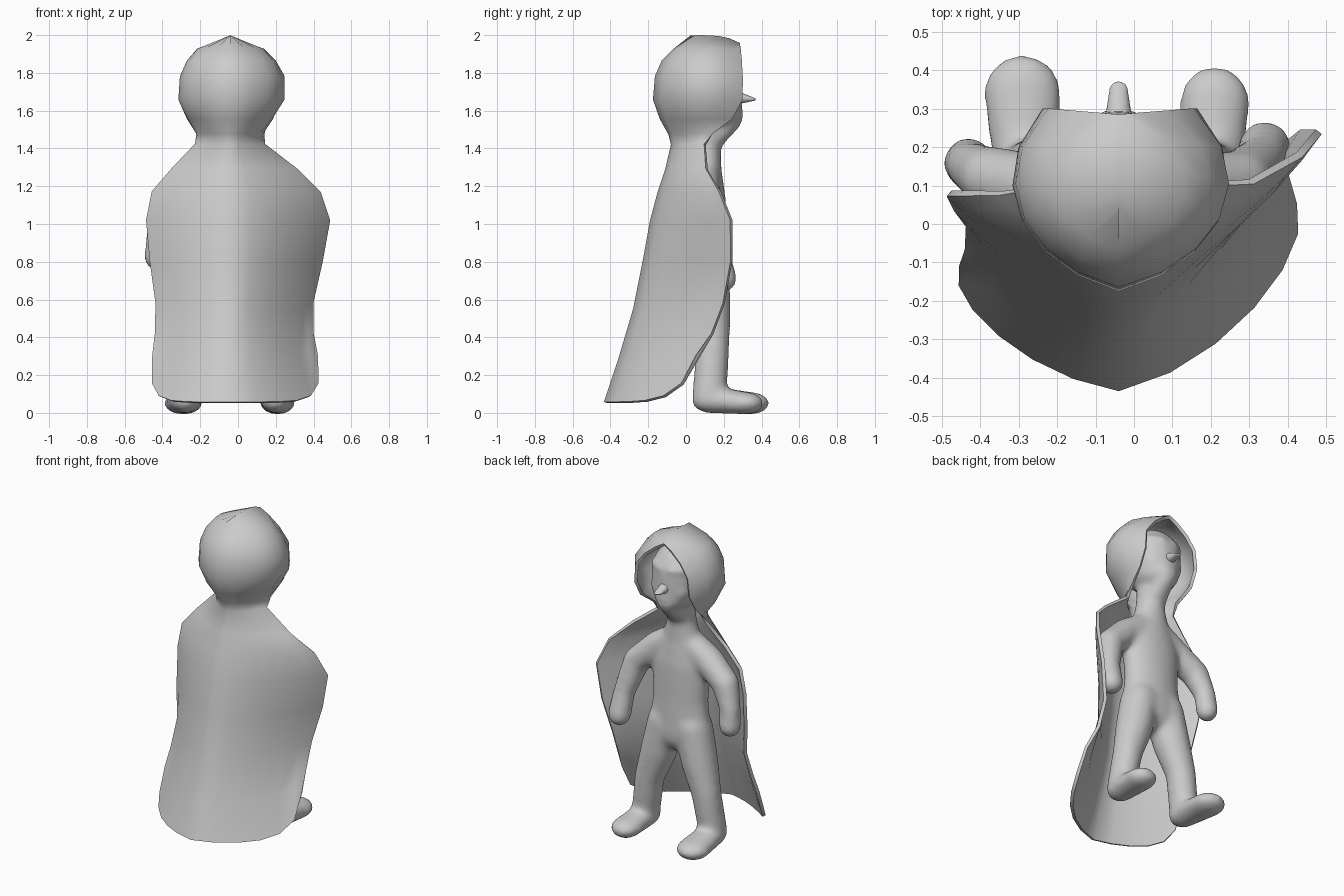
import bpy
import bmesh
from mathutils import Vector

cube = bpy.data.objects.get("Cube")
if cube:
    bpy.data.objects.remove(cube, do_unlink=True)

GREY = bpy.data.materials.new("plain_grey")
GREY.use_nodes = True
GREY.diffuse_color = (0.6, 0.6, 0.6, 1)
GREY.node_tree.nodes["Principled BSDF"].inputs["Base Color"].default_value = (0.6, 0.6, 0.6, 1)

# unit sphere points reused by every rounded part
scratch = bmesh.new()
bmesh.ops.create_icosphere(scratch, subdivisions=3, radius=1)
BALL = [v.co.copy() for v in scratch.verts]
scratch.free()


def blob_chain(bm, stations):
    """Join neighbouring ellipsoids (centre, radii) with tapered hulls."""
    pairs = list(zip(stations, stations[1:])) or [(stations[0],)]
    for pair in pairs:
        verts = []
        for centre, radii in pair:
            r = radii if isinstance(radii, tuple) else (radii,) * 3
            for p in BALL:
                offset = Vector((p.x * r[0], p.y * r[1], p.z * r[2]))
                verts.append(bm.verts.new(Vector(centre) + offset))
        bmesh.ops.convex_hull(bm, input=verts)
    loose = [v for v in bm.verts if not v.link_faces]
    bmesh.ops.delete(bm, geom=loose, context='VERTS')


def finish(bm, name, modifiers=(), angle=1.0):
    """Turn a bmesh into an object, apply its modifiers and shade it."""
    bmesh.ops.recalc_face_normals(bm, faces=bm.faces[:])
    mesh = bpy.data.meshes.new(name)
    bm.to_mesh(mesh)
    bm.free()
    obj = bpy.data.objects.new(name, mesh)
    bpy.context.collection.objects.link(obj)
    mesh.materials.append(GREY)
    for o in bpy.context.selected_objects:
        o.select_set(False)
    obj.select_set(True)
    bpy.context.view_layer.objects.active = obj
    for kind, settings in modifiers:
        mod = obj.modifiers.new(kind.title(), kind)
        for key, value in settings.items():
            setattr(mod, key, value)
        bpy.ops.object.modifier_apply(modifier=mod.name)
    bpy.ops.object.shade_smooth_by_angle(angle=angle)


# ---- body: blended torso, head, limbs ----
MID = -0.04
body = bmesh.new()
blob_chain(body, [
    ((MID, 0.115, 0.68), (0.21, 0.115, 0.13)),
    ((MID, 0.11, 0.90), (0.185, 0.11, 0.12)),
    ((MID, 0.10, 1.12), (0.20, 0.112, 0.12)),
    ((MID, 0.10, 1.28), (0.125, 0.09, 0.08)),
    ((MID, 0.10, 1.40), (0.09, 0.085, 0.05)),
    ((MID, 0.12, 1.55), (0.09, 0.09, 0.05)),
])
# head, jaw, and the slope from chin to neck
blob_chain(body, [
    ((MID, 0.10, 1.72), (0.175, 0.195, 0.20)),
    ((MID, 0.155, 1.59), (0.13, 0.145, 0.09)),
])
blob_chain(body, [((MID, 0.235, 1.535), (0.06, 0.06, 0.045)),
                  ((MID, 0.12, 1.43), (0.08, 0.075, 0.05))])
# lips, brows, cheeks
for z in (1.56, 1.595):
    blob_chain(body, [((MID, 0.27, z), (0.07, 0.037, 0.014))])
for side in (-1, 1):
    blob_chain(body, [((MID + side * 0.04, 0.26, 1.785), (0.03, 0.035, 0.02)),
                      ((MID + side * 0.11, 0.22, 1.79), (0.03, 0.035, 0.02))])
    blob_chain(body, [((MID + side * 0.075, 0.215, 1.645), 0.06)])

# legs and feet: hip x, thigh x, knee x, ankle x, toe x, toe y, toe radius
for hip, thigh, knee, ankle, toe, toe_y, wide in (
        (-0.135, -0.185, -0.245, -0.28, -0.29, 0.34, 0.104),
        (0.055, 0.105, 0.165, 0.2, 0.21, 0.32, 0.094)):
    blob_chain(body, [
        ((hip, 0.115, 0.72), 0.118),
        ((thigh, 0.125, 0.52), 0.112),
        ((knee, 0.14, 0.33), 0.09),
        ((ankle, 0.125, 0.1), (0.083, 0.092, 0.08)),
    ])
    blob_chain(body, [
        ((ankle, 0.12, 0.07), (0.083, 0.093, 0.072)),
        ((toe, toe_y, 0.051), (wide, wide, 0.06)),
    ])

# arms, with shoulders sloping down from the neck
blob_chain(body, [((0.02, 0.09, 1.25), 0.09), ((0.14, 0.09, 1.17), 0.092),
                  ((0.275, 0.11, 1.05), 0.083), ((0.33, 0.165, 0.85), 0.066),
                  ((0.34, 0.2, 0.71), 0.071)])
blob_chain(body, [((-0.1, 0.09, 1.25), 0.09), ((-0.23, 0.09, 1.17), 0.092),
                  ((-0.37, 0.12, 1.07), 0.083), ((-0.425, 0.15, 0.93), 0.064),
                  ((-0.43, 0.16, 0.82), 0.067)])
finish(body, "body", [
    ("REMESH", dict(mode='VOXEL', voxel_size=0.013)),
    ("SMOOTH", dict(factor=0.5, iterations=30)),
], angle=3.0)

# ---- nose ----
nose = bmesh.new()
blob_chain(nose, [((MID, 0.255, 1.67), (0.038, 0.03, 0.04)),
                  ((MID, 0.345, 1.66), (0.024, 0.025, 0.01))])
finish(nose, "nose", angle=3.0)

# ---- hooded cape: open rows from hem to crown ----
# back z, edge z, back y, right (width, edge y), left (width, edge y), opening ratio
ROWS = [
    (0.055, 0.30, -0.425, (0.445, -0.10), (0.50, 0.06), 0.92),
    (0.28, 0.42, -0.35, (0.41, -0.06), (0.45, 0.14), 0.96),
    (0.55, 0.58, -0.27, (0.39, 0.00), (0.43, 0.20), 1),
    (0.80, 0.80, -0.22, (0.42, 0.04), (0.48, 0.24), 1),
    (1.02, 1.02, -0.18, (0.44, 0.08), (0.52, 0.24), 1),
    (1.17, 1.17, -0.14, (0.41, 0.08), (0.47, 0.18), 1),
    (1.29, 1.29, -0.10, (0.305, 0.08), (0.345, 0.11), 1),
    (1.42, 1.42, -0.07, (0.18, 0.10), (0.175, 0.10), 1),
    (1.48, 1.48, -0.085, (0.18, 0.14), (0.18, 0.14), 0.95),
    (1.56, 1.56, -0.13, (0.235, 0.24), (0.23, 0.24), 0.83),
    (1.66, 1.66, -0.165, (0.27, 0.295), (0.28, 0.295), 0.7),
    (1.78, 1.78, -0.155, (0.265, 0.295), (0.285, 0.295), 0.66),
    (1.86, 1.86, -0.12, (0.24, 0.29), (0.25, 0.29), 0.5),
    (1.92, 1.92, -0.06, (0.20, 0.285), (0.20, 0.285), 0.25),
    (1.99, 1.95, 0.03, (0.0, 0.28), (0.0, 0.28), 0),
]
STEPS = 6


def half_row(row, side):
    """Curve from the middle of the back round to one front edge."""
    z_back, z_edge, y_back, right, left, ratio = row
    width, y_edge = right if side < 0 else left
    a = min(0.4 + 1.6 * (1 - ratio), 0.8)
    b = min(0.85 + 2 * (1 - ratio), 1.35)
    # the cape sweeps forward in a flatter line than the round hood
    sweep = 0.72 if ratio > 0.9 else 0.57
    points = []
    for i in range(STEPS + 1):
        t = i / STEPS
        w1, w2, w3 = 3 * t * (1 - t) ** 2, 3 * t * t * (1 - t), t ** 3
        x = MID + side * width * (w1 * a + w2 * b + w3 * ratio)
        y = y_back + (y_edge - y_back) * (w1 * 0.12 + w2 * sweep + w3)
        points.append((x, y, z_back + (z_edge - z_back) * t ** 5))
    return points


cape = bmesh.new()
grid = []
for row in ROWS:
    line = half_row(row, -1)[:0:-1] + half_row(row, 1)
    grid.append([cape.verts.new(p) for p in line])
for low, high in zip(grid, grid[1:]):
    for i in range(len(low) - 1):
        cape.faces.new((low[i], low[i + 1], high[i + 1], high[i]))
bmesh.ops.remove_doubles(cape, verts=cape.verts[:], dist=0.0005)
finish(cape, "hooded_cape", [("SOLIDIFY", dict(thickness=0.02, offset=0))])
